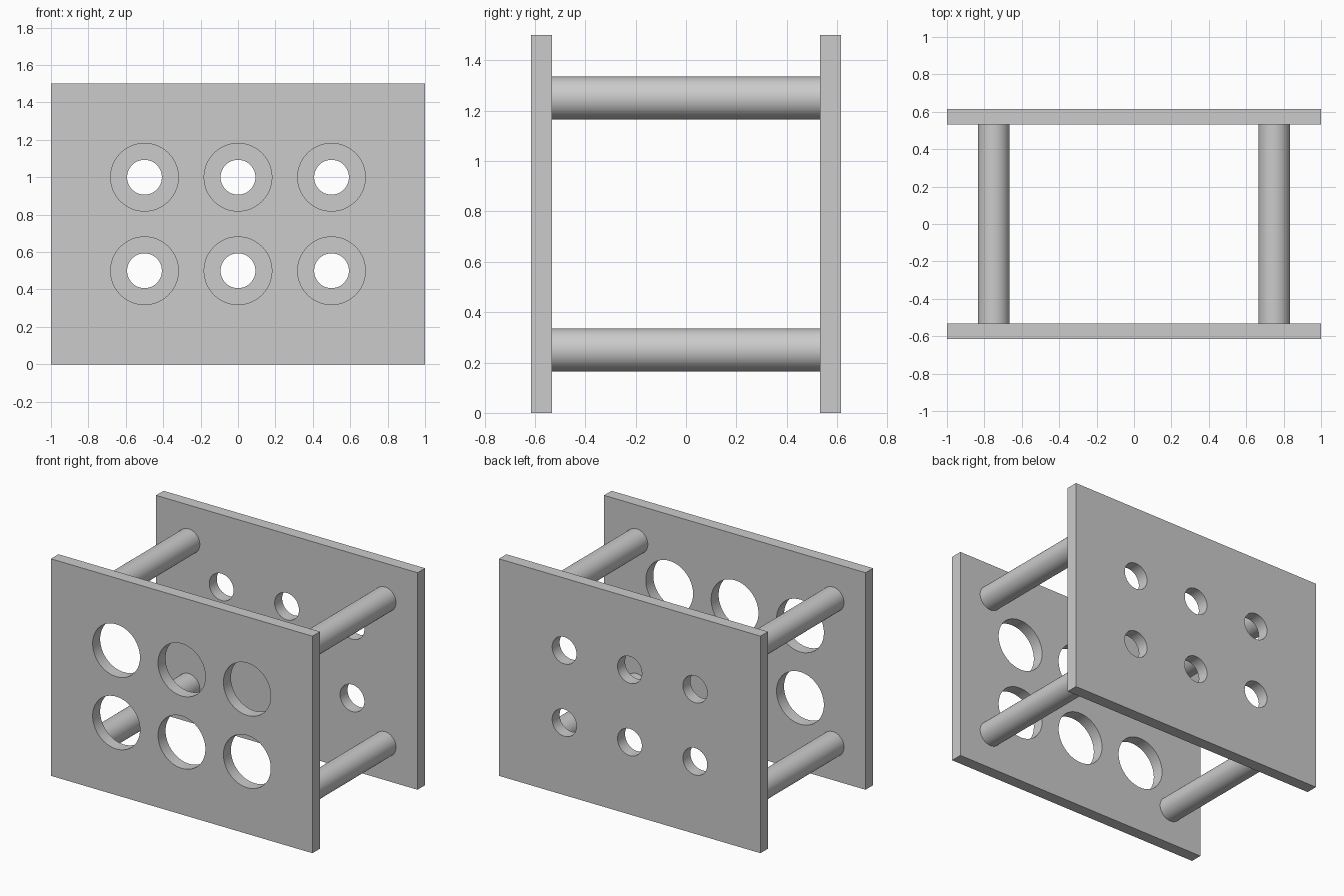
import bpy
from math import radians

if "Cube" in bpy.data.objects:
    bpy.data.objects.remove(bpy.data.objects["Cube"])

PLATE_Y, PLATE_T = 0.574, 0.082
HOLES = [(x, z) for x in (-0.5, 0, 0.5) for z in (0.5, 1.0)]


def rod(name, x, y, z, radius, length):
    bpy.ops.mesh.primitive_cylinder_add(vertices=64, radius=radius, depth=length,
                                        location=(x, y, z), rotation=(radians(90), 0, 0))
    ob = bpy.context.object
    ob.name = name
    return ob


def smooth(ob):
    bpy.ops.object.select_all(action='DESELECT')
    ob.select_set(True)
    bpy.context.view_layer.objects.active = ob
    bpy.ops.object.shade_smooth_by_angle(angle=radians(30))


def plate(name, y, hole_radius):
    bpy.ops.mesh.primitive_cube_add(size=1, location=(0, y, 0.75))
    ob = bpy.context.object
    ob.name = name
    ob.scale = (2, PLATE_T, 1.5)
    bpy.ops.object.transform_apply(location=False, rotation=False, scale=True)
    # drill the six holes
    for x, z in HOLES:
        cutter = rod("hole_cutter", x, y, z, hole_radius, 0.3)
        cutter.hide_render = True
        mod = ob.modifiers.new("hole", 'BOOLEAN')
        mod.object = cutter
        mod.operation = 'DIFFERENCE'
        mod.solver = 'EXACT'
        bpy.context.view_layer.objects.active = ob
        bpy.ops.object.modifier_apply(modifier=mod.name)
        bpy.data.objects.remove(cutter)
    smooth(ob)


# end plates: large holes in front, small holes behind
plate("front_plate", -PLATE_Y, 0.181)
plate("back_plate", PLATE_Y, 0.093)

# four spacer rods between the plates
for side, x in (("left", -0.75), ("right", 0.75)):
    for level, z in (("lower", 0.25), ("upper", 1.25)):
        smooth(rod(f"{level}_{side}_rod", x, 0, z, 0.085, 2 * PLATE_Y - PLATE_T))
